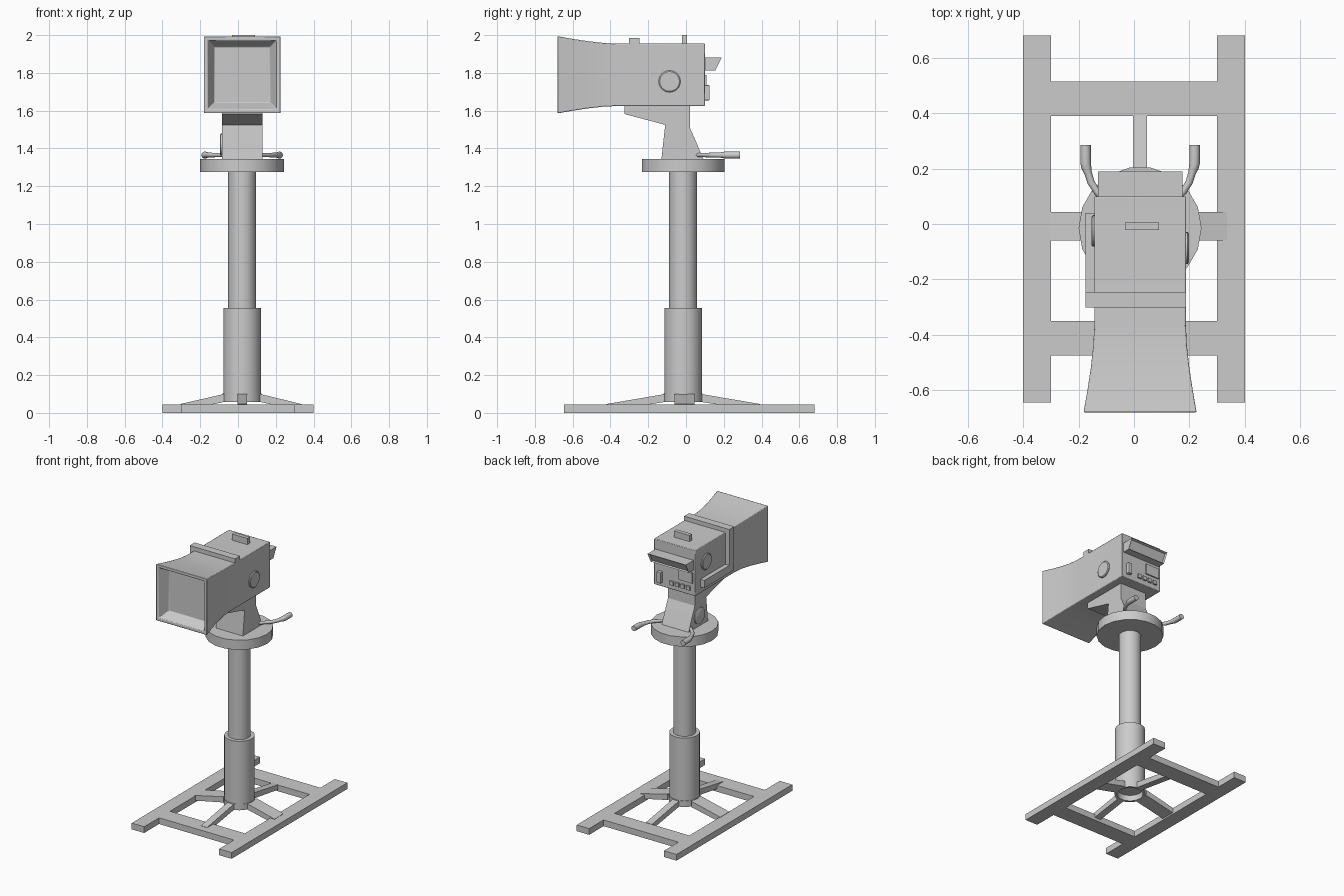
import bpy, bmesh, math
from mathutils import Vector

if "Cube" in bpy.data.objects:
    bpy.data.objects.remove(bpy.data.objects["Cube"])

CX, CY = 0.022, -0.015      # column axis
BZ = 1.79                   # camera body centre height


def finish(name, bm, smooth=False, bevel=0):
    bmesh.ops.recalc_face_normals(bm, faces=bm.faces)
    me = bpy.data.meshes.new(name)
    bm.to_mesh(me)
    bm.free()
    ob = bpy.data.objects.new(name, me)
    bpy.context.collection.objects.link(ob)
    if bevel:
        mod = ob.modifiers.new("bevel", 'BEVEL')
        mod.width, mod.segments = bevel, 2
        mod.limit_method, mod.angle_limit = 'ANGLE', math.radians(40)
    if smooth:
        bpy.ops.object.select_all(action='DESELECT')
        bpy.context.view_layer.objects.active = ob
        ob.select_set(True)
        bpy.ops.object.shade_smooth_by_angle(angle=math.radians(35))
    return ob


def box(name, x0, x1, y0, y1, z0, z1, bevel=0):
    bm = bmesh.new()
    bmesh.ops.create_cube(bm, size=1)
    for v in bm.verts:
        v.co = (x1 if v.co.x > 0 else x0, y1 if v.co.y > 0 else y0, z1 if v.co.z > 0 else z0)
    return finish(name, bm, bevel=bevel)


def loft(name, rings, caps=True, closed=False, smooth=True, bevel=0):
    """Skin a series of equal-length point rings."""
    bm = bmesh.new()
    vr = [[bm.verts.new(p) for p in r] for r in rings]
    pairs = list(zip(vr, vr[1:])) + ([(vr[-1], vr[0])] if closed else [])
    for a, b in pairs:
        n = len(a)
        for i in range(n):
            bm.faces.new((a[i], a[(i + 1) % n], b[(i + 1) % n], b[i]))
    if caps and not closed:
        bm.faces.new(vr[0])
        bm.faces.new(vr[-1])
    return finish(name, bm, smooth, bevel)


def lathe(name, profile, n, closed=False):
    rings = [[(CX + r * math.cos(2 * math.pi * i / n), CY + r * math.sin(2 * math.pi * i / n), z)
              for i in range(n)] for r, z in profile]
    return loft(name, rings, closed=closed)


def side_disc(name, x0, x1, y, z, r, n=24):
    rings = [[(x, y + s * r * math.cos(2 * math.pi * i / n), z + s * r * math.sin(2 * math.pi * i / n))
              for i in range(n)] for x, s in ((x0, 1), ((x0 + 3 * x1) / 4, 1), (x1, 0.9))]
    return loft(name, rings)


def extrude_x(name, profile, x0, x1, smooth=False):
    return loft(name, [[(x, y, z) for y, z in profile] for x in (x0, x1)], smooth=smooth)


def tube(name, path, n=12):
    """Round bar along (x, y, z, radius) stations."""
    pts = [Vector(p[:3]) for p in path]
    rings = []
    for i, p in enumerate(pts):
        t = (pts[min(i + 1, len(pts) - 1)] - pts[max(i - 1, 0)]).normalized()
        side = t.cross(Vector((0, 0, 1))).normalized()
        up = side.cross(t)
        rings.append([p + path[i][3] * (side * math.cos(2 * math.pi * k / n) + up * math.sin(2 * math.pi * k / n))
                      for k in range(n)])
    return loft(name, rings)


# floor frame: two rails and two cross bars
for s, side in ((-1, "left"), (1, "right")):
    box(side + "_rail", *sorted((s * 0.30, s * 0.40)), -0.645, 0.68, 0, 0.045)
box("front_cross_bar", -0.30, 0.30, -0.475, -0.35, 0, 0.045)
box("rear_cross_bar", -0.30, 0.30, 0.39, 0.515, 0, 0.045)

# sloping spokes from hub to frame
for name, axis, a, b, w in (("left_spoke", 0, CX - 0.095, -0.305, 0.052), ("right_spoke", 0, CX + 0.095, 0.335, 0.052),
                            ("front_spoke", 1, CY - 0.095, -0.42, 0.025), ("rear_spoke", 1, CY + 0.095, 0.392, 0.025)):
    ends = []
    for d, zt, zb in ((a, 0.1, 0.058), (b, 0.047, 0.01)):
        ring = []
        for k, z in ((-w, zb), (w, zb), (w, zt), (-w, zt)):
            ring.append((d, -0.008 + k, z) if axis == 0 else (CX + k, d, z))
        ends.append(ring)
    loft(name, ends, smooth=False)

# hub and two-stage column
lathe("hub_ring", [(0.103, 0.058), (0.103, 0.102), (0.086, 0.102), (0.086, 0.058)], 32, closed=True)
lathe("lower_column", [(0.1, 0.1), (0.1, 0.556)], 32)
lathe("upper_column", [(0.074, 0.55), (0.074, 1.28)], 32)
lathe("turntable", [(0.222, 1.275), (0.222, 1.345)], 18)

# neck bracket and its pivot knob
extrude_x("neck_bracket", [(-0.13, 1.344), (-0.11, 1.525), (-0.325, 1.582), (-0.325, 1.627),
                           (0.02, 1.627), (0.02, 1.51), (0.045, 1.455), (0.092, 1.344)], -0.085, 0.13)
side_disc("neck_knob", -0.08, -0.096, -0.03, 1.42, 0.058)

# camera body flaring into the front hood, with a recessed front
sections = [(0.10, 0.165), (-0.36, 0.165), (-0.44, 0.169), (-0.52, 0.178), (-0.60, 0.190),
            (-0.68, 0.204), (-0.68, 0.183), (-0.61, 0.147)]
loft("camera_body", [[(CX + sx * h, y, BZ + sz * h) for sx, sz in ((-1, -1), (1, -1), (1, 1), (-1, 1))]
                     for y, h in sections], bevel=0.004)

# L-shaped trim on the top and left side
box("top_band", -0.175, 0.187, -0.302, -0.246, 1.95, 1.985)
box("side_band", -0.175, -0.14, -0.302, -0.246, 1.67, 1.952)
box("side_strip", -0.175, -0.14, -0.247, 0.04, 1.67, 1.725)
box("top_grip", -0.032, 0.09, -0.022, 0.006, 1.95, 2.0)

# side knobs
side_disc("right_knob", 0.18, 0.198, -0.087, 1.755, 0.058)
side_disc("left_knob", -0.135, -0.153, -0.025, 1.83, 0.057)

# viewfinder visor with inset slanted face
bm = bmesh.new()
prof = ((0.095, 1.882), (0.19, 1.882), (0.155, 1.812), (0.095, 1.812))
ra, rb = [[bm.verts.new((x, y, z)) for y, z in prof] for x in (-0.13, 0.175)]
faces = [bm.faces.new((ra[i], ra[(i + 1) % 4], rb[(i + 1) % 4], rb[i])) for i in range(4)]
bm.faces.new(ra)
bm.faces.new(rb)
bmesh.ops.recalc_face_normals(bm, faces=bm.faces)
bmesh.ops.inset_region(bm, faces=[faces[1]], thickness=0.008, depth=0)
bmesh.ops.translate(bm, verts=faces[1].verts, vec=(0, -0.015, 0))
finish("viewfinder_visor", bm)

# rear controls
box("rear_slider", 0.118, 0.15, 0.095, 0.125, 1.655, 1.735, bevel=0.004)
box("rear_screen", -0.125, -0.015, 0.095, 0.109, 1.715, 1.79)
for i in range(4):
    x = 0.04 - 0.044 * i
    box(f"rear_button_{i + 1}", x - 0.015, x + 0.015, 0.095, 0.112, 1.66, 1.688)

# steering handles
for s, side in ((-1, "left"), (1, "right")):
    path = [(0.09, 0.05, 0.010), (0.125, 0.085, 0.011), (0.155, 0.115, 0.012), (0.177, 0.15, 0.013),
            (0.188, 0.185, 0.014), (0.194, 0.205, 0.018), (0.197, 0.22, 0.019), (0.197, 0.285, 0.019)]
    tube(side + "_handle", [(CX + s * x, y, 1.365, r) for x, y, r in path])
